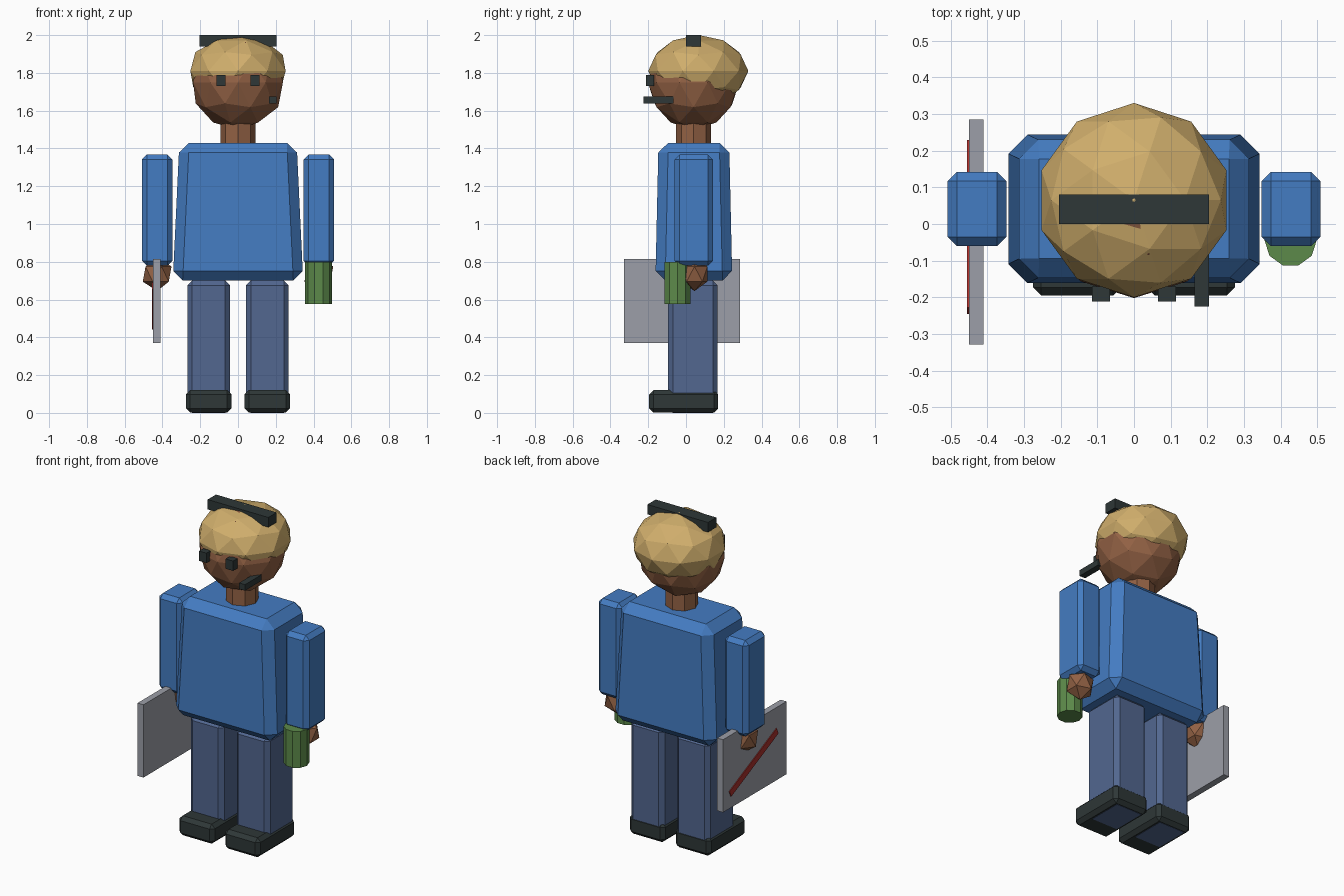
import bpy, bmesh, math
from mathutils import Matrix, Vector

if "Cube" in bpy.data.objects:
    bpy.data.objects.remove(bpy.data.objects["Cube"])


def lin(c):
    c /= 255
    return c / 12.92 if c <= 0.04045 else ((c + 0.055) / 1.055) ** 2.4


def mat(name, r, g, b):
    m = bpy.data.materials.new(name)
    m.diffuse_color = (lin(r), lin(g), lin(b), 1)
    m.use_nodes = True
    m.node_tree.nodes["Principled BSDF"].inputs["Base Color"].default_value = m.diffuse_color
    return m


BLUE = mat("shirt_blue", 68, 124, 194)
SKIN = mat("skin_brown", 146, 97, 68)
DENIM = mat("trouser_blue", 82, 103, 144)
HAIR = mat("hair_blond", 208, 174, 108)
GREEN = mat("bottle_green", 92, 138, 74)
GREY = mat("board_grey", 156, 159, 168)
DARK = mat("dark_grey", 46, 55, 55)
RED = mat("stripe_red", 170, 48, 44)


def finish(name, bm, material):
    bmesh.ops.recalc_face_normals(bm, faces=bm.faces[:])
    me = bpy.data.meshes.new(name)
    bm.to_mesh(me)
    bm.free()
    me.materials.append(material)
    ob = bpy.data.objects.new(name, me)
    bpy.context.collection.objects.link(ob)
    return ob


def box(name, material, x, y, z, bevel=0.0, taper=(1, 1)):
    """Box from (min, max) ranges, optionally narrowed at the top and chamfered."""
    lo, hi = Vector((x[0], y[0], z[0])), Vector((x[1], y[1], z[1]))
    mid, size = (lo + hi) / 2, hi - lo
    bm = bmesh.new()
    bmesh.ops.create_cube(bm, size=1)
    for v in bm.verts:
        tx, ty = taper if v.co.z > 0 else (1, 1)
        v.co = mid + Vector((v.co.x * size.x * tx, v.co.y * size.y * ty, v.co.z * size.z))
    if bevel:
        bmesh.ops.bevel(bm, geom=bm.edges[:], offset=bevel, segments=1,
                        affect='EDGES', clamp_overlap=True)
    return finish(name, bm, material)


def ball(name, material, centre, radii, subdiv):
    bm = bmesh.new()
    bmesh.ops.create_icosphere(bm, subdivisions=subdiv, radius=1,
                               matrix=Matrix.Translation(centre) @ Matrix.Diagonal((*radii, 1)))
    return finish(name, bm, material)


def tube(name, material, x, y, z, radius, sides, turn=0.0):
    bm = bmesh.new()
    m = Matrix.Translation((x, y, (z[0] + z[1]) / 2)) @ Matrix.Rotation(turn, 4, 'Z')
    bmesh.ops.create_cone(bm, cap_ends=True, segments=sides, radius1=radius,
                          radius2=radius, depth=z[1] - z[0], matrix=m)
    return finish(name, bm, material)


# Torso, neck, head and hair
box("torso", BLUE, (-0.345, 0.345), (-0.162, 0.245), (0.70, 1.43), 0.052, (0.9, 0.92))
tube("neck", SKIN, 0, 0.04, (1.38, 1.58), 0.092, 8)
ball("head", SKIN, (0, 0.04, 1.75), (0.25, 0.242, 0.25), 2)
ball("hair", HAIR, (0, 0.065, 1.81), (0.265, 0.265, 0.191), 2)

# Limbs and eyes on both sides
for side, s in (("right", -1), ("left", 1)):
    def span(c, w):
        return (s * c - w / 2, s * c + w / 2)
    box(side + "_arm", BLUE, span(0.428, 0.16), (-0.06, 0.142), (0.78, 1.367), 0.025)
    ball(side + "_hand", SKIN, (s * 0.428, 0.045, 0.735), (0.085, 0.08, 0.09), 1)
    box(side + "_leg", DENIM, span(0.155, 0.225), (-0.095, 0.168), (0.0, 0.70), 0.025)
    box(side + "_shoe", DARK, span(0.155, 0.24), (-0.195, 0.17), (0.001, 0.12), 0.022)
    box(side + "_eye", DARK, span(0.09, 0.05), (-0.212, -0.17), (1.73, 1.79))

# Headset band and microphone
box("headset_band", DARK, (-0.205, 0.205), (0.0, 0.08), (1.94, 2.0))
box("microphone", DARK, (0.165, 0.205), (-0.225, -0.065), (1.638, 1.675))

# Bottle carried in front of the left hand
tube("bottle", GREEN, 0.427, -0.045, (0.577, 0.80), 0.071, 10, math.radians(18))

# Flat board in the right hand with a thin diagonal stripe on its outer face
box("board", GREY, (-0.45, -0.41), (-0.328, 0.285), (0.37, 0.815))
stripe = box("board_stripe", RED, (-0.003, 0.003), (-0.252, 0.252), (-0.02, 0.02))
stripe.data.transform(Matrix.Translation((-0.452, -0.008, 0.565))
                      @ Matrix.Rotation(math.radians(-25), 4, 'X'))
